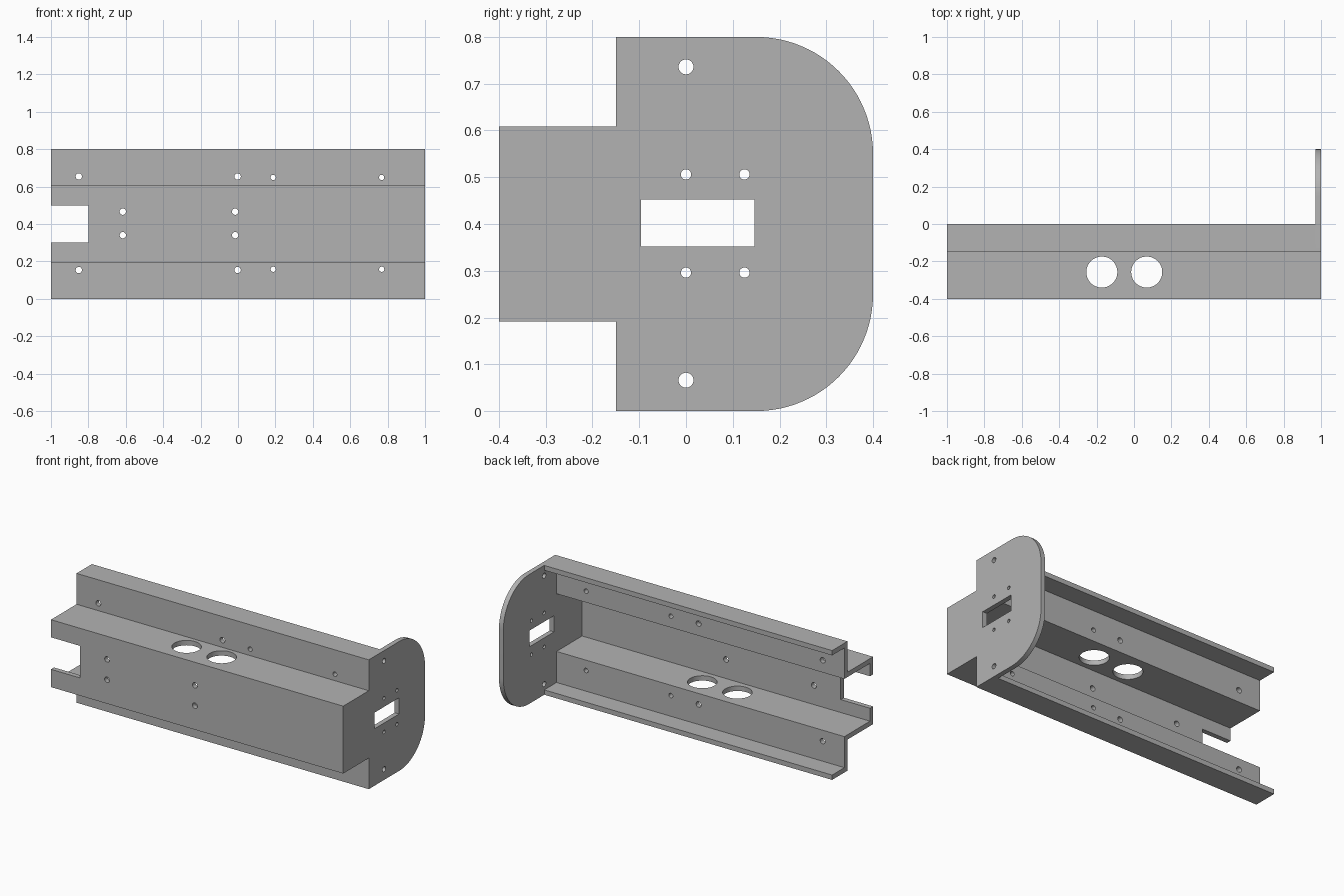
import bpy, bmesh, math
from mathutils import Matrix, Vector

cube = bpy.data.objects.get("Cube")
if cube:
    bpy.data.objects.remove(cube, do_unlink=True)

T = 0.03                      # sheet thickness
FRONT, STEP = -0.4, -0.15     # y of web and flanges
LOW, HIGH, TOP = 0.192, 0.609, 0.8

steel = bpy.data.materials.new("plain grey metal")
steel.use_nodes = True
grey = (0.45, 0.45, 0.45, 1)
steel.diffuse_color = grey
steel.node_tree.nodes["Principled BSDF"].inputs["Base Color"].default_value = grey


def extrude_profile(name, profile, x0, x1):
    """Extrude a (y, z) outline along x."""
    bm = bmesh.new()
    face = bm.faces.new([bm.verts.new((x0, y, z)) for y, z in profile])
    out = bmesh.ops.extrude_face_region(bm, geom=[face])
    moved = [v for v in out["geom"] if isinstance(v, bmesh.types.BMVert)]
    bmesh.ops.translate(bm, verts=moved, vec=(x1 - x0, 0, 0))
    bmesh.ops.recalc_face_normals(bm, faces=bm.faces)
    return to_object(bm, name)


def to_object(bm, name):
    mesh = bpy.data.meshes.new(name)
    bm.to_mesh(mesh)
    bm.free()
    mesh.materials.append(steel)
    obj = bpy.data.objects.new(name, mesh)
    bpy.context.collection.objects.link(obj)
    return obj


def add_hole(bm, centre, radius, axis, depth, segments=24):
    turn = Vector((0, 0, 1)).rotation_difference(Vector(axis)).to_matrix().to_4x4()
    bmesh.ops.create_cone(bm, cap_ends=True, segments=segments, radius1=radius,
                          radius2=radius, depth=depth,
                          matrix=Matrix.Translation(centre) @ turn)


def add_box(bm, centre, size):
    bmesh.ops.create_cube(bm, size=1, matrix=Matrix.Translation(centre)
                          @ Matrix.Diagonal((*size, 1)))


def cut(obj, bm):
    """Subtract the cutter mesh, bake the result and drop the cutter."""
    bmesh.ops.recalc_face_normals(bm, faces=bm.faces)
    cutter = to_object(bm, "cutter")
    cutter.hide_render = True
    mod = obj.modifiers.new("holes", 'BOOLEAN')
    mod.operation, mod.solver, mod.object = 'DIFFERENCE', 'EXACT', cutter
    bpy.context.view_layer.update()
    graph = bpy.context.evaluated_depsgraph_get()
    baked = bpy.data.meshes.new_from_object(obj.evaluated_get(graph))
    obj.modifiers.clear()
    obj.data = baked
    bpy.data.objects.remove(cutter, do_unlink=True)


# Folded hat channel with return lips
outer = [(0, 0), (STEP, 0), (STEP, LOW), (FRONT, LOW),
         (FRONT, HIGH), (STEP, HIGH), (STEP, TOP), (0, TOP)]
inner = [(0, TOP - T), (STEP + T, TOP - T), (STEP + T, HIGH - T),
         (FRONT + T, HIGH - T), (FRONT + T, LOW + T), (STEP + T, LOW + T),
         (STEP + T, T), (0, T)]
channel = extrude_profile("hat_channel", outer + inner, -1, 1 - T)

bm = bmesh.new()
add_box(bm, (-0.95, FRONT, 0.401), (0.3, 0.1, 0.198))          # end notch
for x in (-0.172, 0.068):                                      # cable openings
    add_hole(bm, (x, -0.257, 0.4), 0.083, (0, 0, 1), 0.6, 48)
for x in (-0.616, -0.015):                                     # web screw holes
    for z in (0.34, 0.466):
        add_hole(bm, (x, FRONT, z), 0.017, (0, 1, 0), 0.08)
for x, r, zs in ((-0.851, 0.017, (0.154, 0.654)), (-0.002, 0.017, (0.154, 0.654)),
                 (0.188, 0.014, (0.158, 0.649)), (0.768, 0.014, (0.158, 0.649))):
    for z in zs:                                               # flange holes
        add_hole(bm, (x, STEP + T / 2, z), r, (0, 1, 0), 0.05)
cut(channel, bm)

# End plate with rounded back corners
R = 0.25
outline = outer[1:7]
for cz, start in ((TOP - R, 90), (R, 0)):
    for i in range(25):
        a = math.radians(start - i * 90 / 24)
        outline.append((0.4 - R + R * math.cos(a), cz + R * math.sin(a)))
plate = extrude_profile("end_plate", outline, 1 - T, 1)

bm = bmesh.new()
add_box(bm, (1, 0.025, 0.402), (0.1, 0.242, 0.1))              # connector slot
for y, z, r in ((0, 0.066, 0.016), (0, 0.736, 0.016), (0, 0.296, 0.011),
                (0.125, 0.296, 0.011), (0, 0.506, 0.011), (0.125, 0.506, 0.011)):
    add_hole(bm, (1, y, z), r, (1, 0, 0), 0.1)
cut(plate, bm)

# Smooth round edges, keep folds sharp
for obj in bpy.context.view_layer.objects:
    obj.select_set(obj in (channel, plate))
bpy.context.view_layer.objects.active = channel
bpy.ops.object.shade_smooth_by_angle(angle=math.radians(30))
